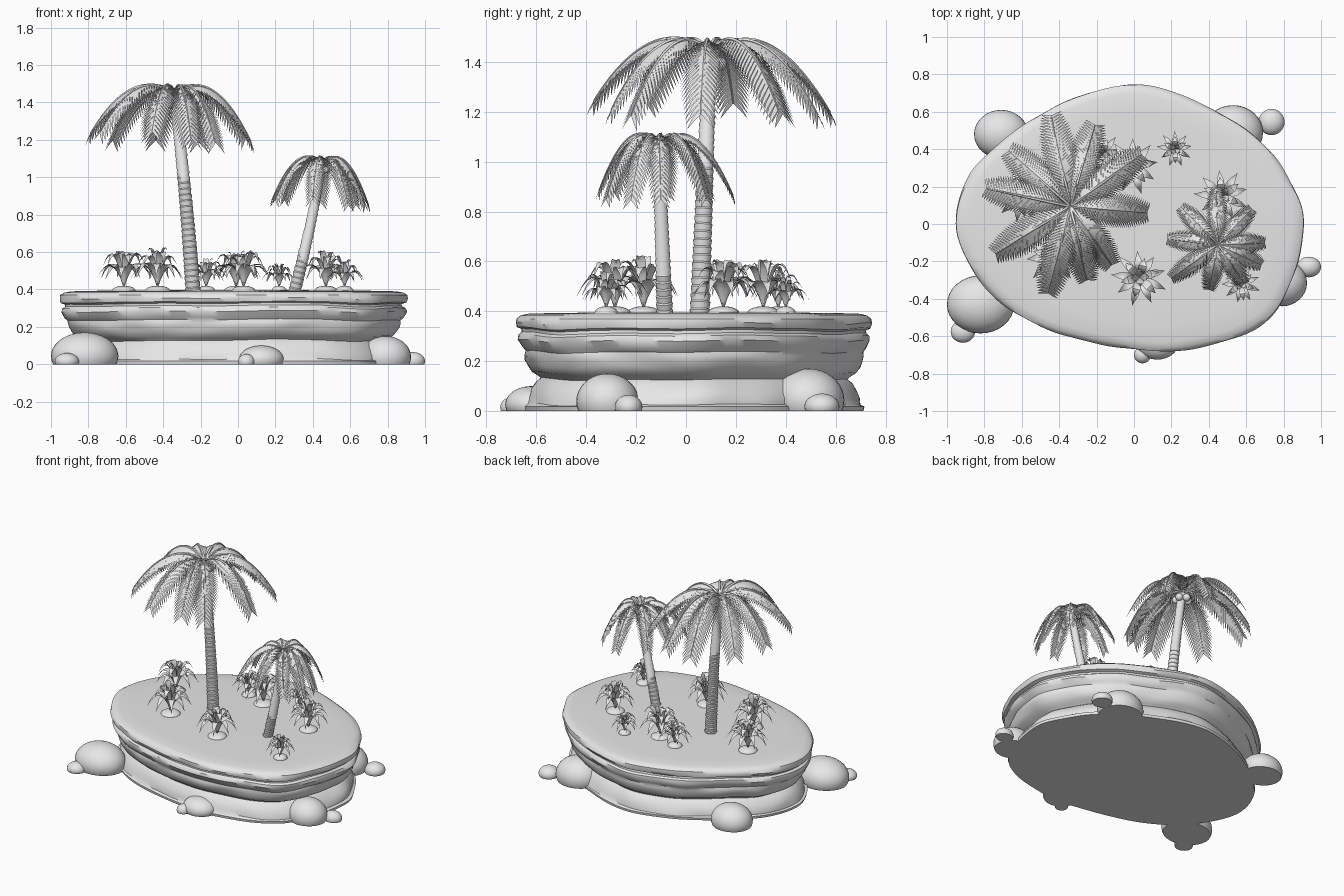
import bpy, bmesh, math, random
from mathutils import Vector, noise

random.seed(4)
cube = bpy.data.objects.get("Cube")
if cube:
    bpy.data.objects.remove(cube)

grey = bpy.data.materials.new("plain grey")
grey.use_nodes = True
grey.diffuse_color = (0.8, 0.8, 0.8, 1)
grey.node_tree.nodes["Principled BSDF"].inputs["Base Color"].default_value = (0.8, 0.8, 0.8, 1)


def finish(bm, name, smooth=True, closed=True):
    if closed:
        bmesh.ops.recalc_face_normals(bm, faces=bm.faces)
    mesh = bpy.data.meshes.new(name)
    bm.to_mesh(mesh)
    bm.free()
    mesh.materials.append(grey)
    ob = bpy.data.objects.new(name, mesh)
    bpy.context.collection.objects.link(ob)
    if smooth:
        bpy.ops.object.select_all(action='DESELECT')
        ob.select_set(True)
        bpy.context.view_layer.objects.active = ob
        bpy.ops.object.shade_smooth_by_angle(angle=math.radians(40))
    return ob


def loft(bm, rings):
    """Skin a list of closed point rings and cap both ends."""
    rows = [[bm.verts.new(p) for p in ring] for ring in rings]
    n = len(rows[0])
    for a, b in zip(rows, rows[1:]):
        for i in range(n):
            j = (i + 1) % n
            bm.faces.new((a[i], a[j], b[j], b[i]))
    bm.faces.new(rows[0][::-1])
    bm.faces.new(rows[-1])


def tube(bm, points, radii, sides):
    """Round tube along mostly straight points."""
    rings = []
    for i, p in enumerate(points):
        t = (points[min(i + 1, len(points) - 1)] - points[max(i - 1, 0)]).normalized()
        u = t.cross(Vector((0.31, 0.95, 0.1))).normalized()
        v = t.cross(u)
        rings.append([p + radii[i] * (u * math.cos(k * math.tau / sides) + v * math.sin(k * math.tau / sides))
                      for k in range(sides)])
    loft(bm, rings)


def bezier(a, c, b, t):
    return a * (1 - t) ** 2 + c * 2 * t * (1 - t) + b * t * t


# Island: irregular outline, lofted through a stratified cliff profile
OUTLINE = [(-.07, .745), (.14, .725), (.35, .645), (.57, .53), (.73, .39), (.83, .24), (.905, .08),
           (.905, -.08), (.86, -.27), (.75, -.48), (.57, -.6), (.35, -.66), (.14, -.685), (-.07, -.66),
           (-.29, -.615), (-.5, -.55), (-.69, -.44), (-.85, -.27), (-.945, -.08), (-.95, .08),
           (-.89, .24), (-.8, .355), (-.66, .48), (-.53, .57), (-.34, .67)]
PROFILE = [(0, .95), (.018, .955), (.024, .935), (.05, .93), (.08, .91), (.11, .885), (.125, .86), (.135, .875),
           (.15, .91), (.175, .93), (.2, .945), (.22, .95), (.235, .948), (.25, .965), (.28, .985),
           (.3, .98), (.31, .962), (.322, .962), (.33, .99), (.35, 1), (.37, .993), (.383, .97),
           (.39, .93), (.393, .8), (.396, .4)]


def smooth_outline(points, steps):
    out, n = [], len(points)
    for i in range(n):
        p0, p1, p2, p3 = (Vector(points[(i + k) % n]) for k in (-1, 0, 1, 2))
        for s in range(steps):
            t = s / steps
            out.append(0.5 * (2 * p1 + (p2 - p0) * t + (2 * p0 - 5 * p1 + 4 * p2 - p3) * t * t
                              + (3 * p1 - p0 - 3 * p2 + p3) * t ** 3))
    return out


edge = smooth_outline(OUTLINE, 6)
centre = Vector((-.02, .03))
rings = []
for z, s in PROFILE:
    rough = 1 if .02 < z < .36 else 0
    ring = []
    for p in edge:
        q = centre + (p - centre) * s
        q = centre + (q - centre) * (1 + rough * .012 * noise.noise((q.x * 5, q.y * 5, z * 22)))
        lift = rough * .012 * noise.noise((q.x * 2.5, q.y * 2.5, 3))
        ring.append((q.x, q.y, z + lift))
    rings.append(ring)
bm = bmesh.new()
loft(bm, rings)
finish(bm, "island")


# Boulders and planting mounds: ellipsoids cut flat at the bottom
def boulder(name, x, y, rx, ry, top, ground=0.0, sunk=.35):
    bm = bmesh.new()
    bmesh.ops.create_uvsphere(bm, u_segments=32, v_segments=18, radius=1)
    cut = bmesh.ops.bisect_plane(bm, geom=bm.verts[:] + bm.edges[:] + bm.faces[:], plane_co=(0, 0, -sunk),
                                 plane_no=(0, 0, -1), clear_outer=True)
    bmesh.ops.edgeloop_fill(bm, edges=[e for e in cut['geom_cut'] if isinstance(e, bmesh.types.BMEdge)])
    for v in bm.verts:
        v.co = Vector((x + v.co.x * rx, y + v.co.y * ry, ground + (v.co.z + sunk) * top / (1 + sunk)))
    finish(bm, name)


ROCKS = [(-.82, -.43, .18, .155, .17), (-.915, -.575, .065, .06, .06), (.79, -.315, .135, .125, .15),
         (.935, -.23, .065, .055, .065), (.53, .49, .16, .145, .17), (.735, .545, .07, .07, .07),
         (-.71, .48, .145, .13, .15), (.125, -.62, .12, .105, .1), (.045, -.7, .045, .045, .055)]
for i, rock in enumerate(ROCKS):
    boulder(f"boulder_{i + 1}", *rock)


# Palms
def frond(bm, hub, tip, rise, size):
    """Arched midrib with a row of drooping leaflets on each side."""
    mid = hub.lerp(tip, .5)
    mid.z = hub.z + rise
    side = Vector((tip.y - hub.y, hub.x - tip.x, 0)).normalized()
    count = 30
    path = [bezier(hub, mid, tip, k / count) for k in range(count + 1)]
    tube(bm, path, [size * (.011 - .008 * k / count) for k in range(count + 1)], 5)
    for k in range(1, count):
        t = k / count
        a, b = path[k], path[k + 1]
        along = b - a
        length = size * .145 * (.25 + .75 * math.sin(math.pi * min(1, t * .85 + .05)) ** .8)
        for sign in (-1, 1):
            d = (side * sign * .78 + along.normalized() * .55 + Vector((0, 0, -.42))).normalized()
            m = d * length * .6
            end = (a + b) / 2 + d * length - Vector((0, 0, length * .12))
            v = [bm.verts.new(p) for p in (a, b, b + m - along * .1, a + m + along * .1, end)]
            bm.faces.new(v[:4] if sign < 0 else v[3::-1])
            bm.faces.new((v[3], v[2], v[4]) if sign < 0 else (v[2], v[3], v[4]))


def palm(name, base, hub, radius, rings, tips, tip_z, rise, size):
    base, hub = Vector(base), Vector(hub)
    bend = base.lerp(hub, .5) + Vector((.015, 0, 0))
    # Ringed trunk
    points, radii = [], []
    for k in range(rings):
        r = radius * (1 - .32 * k / rings)
        for t, f in ((0, .94), (.8, 1.05)):
            points.append(bezier(base, bend, hub, (k + t) / rings))
            radii.append(r * f)
    bm = bmesh.new()
    tube(bm, points, radii, 18)
    finish(bm, name + "_trunk")
    # Crown
    bm = bmesh.new()
    for x, y in tips:
        frond(bm, hub, Vector((x, y, tip_z + random.uniform(-.03, .04) * size)), rise, size)
    finish(bm, name + "_fronds", smooth=False, closed=False)
    # Nuts under the crown
    for k in range(5):
        a = k * math.tau / 5 + .4
        r = .026 * size
        boulder(f"{name}_nut_{k + 1}", hub.x + math.cos(a) * .042 * size, hub.y + math.sin(a) * .042 * size,
                r, r, 2 * r, hub.z - .075 * size, .99)


palm("tall_palm", (-.24, .055, .38), (-.34, .095, 1.44), .04, 34,
     [(-.44, .58), (-.21, .53), (.04, .37), (.07, .06), (-.12, -.22), (-.25, -.3), (-.46, -.37),
      (-.74, -.16), (-.79, .19), (-.67, .39)], 1.21, .17, 1)
palm("short_palm", (.3, -.085, .38), (.45, -.11, 1.07), .033, 24,
     [(.44, .19), (.63, .08), (.7, -.1), (.68, -.22), (.59, -.32), (.4, -.35), (.2, -.29), (.18, -.08), (.25, .09)],
     .86, .14, .64)


# Leafy plants on small mounds
def leaf(bm, base, angle, reach, peak, drop, width):
    out = Vector((math.cos(angle), math.sin(angle), 0))
    side = Vector((-out.y, out.x, 0))
    up = Vector((0, 0, 1))
    rows, steps = [], 8
    for k in range(steps + 1):
        t = k / steps
        p = bezier(base, base + out * reach * .45 + up * peak, base + out * reach + up * drop, t)
        w = width * (.18 + .82 * math.sin(math.pi * t ** 1.2)) * (1 - t ** 6) + .0005
        rows.append([bm.verts.new(q) for q in (p + side * w + up * w * .3, p, p - side * w + up * w * .3)])
    for a, b in zip(rows, rows[1:]):
        for i in (0, 1):
            bm.faces.new((a[i], a[i + 1], b[i + 1], b[i]))


def plant(name, x, y, s):
    boulder(name + "_mound", x, y, .065 * s, .065 * s, .03, .39, .1)
    base = Vector((x, y, .41))
    bm = bmesh.new()
    start = random.uniform(0, 1)
    tiers = [(9, .15, .21, .05, .021), (6, .115, .27, .12, .023), (4, .05, .24, .18, .02)]
    for tier, (count, reach, peak, drop, width) in enumerate(tiers):
        for k in range(count):
            f = s * random.uniform(.9, 1.08)
            angle = start + tier * .35 + k * math.tau / count
            leaf(bm, base, angle, reach * f, peak * f, drop * f, width * s)
    finish(bm, name + "_leaves", closed=False)


PLANTS = [(.22, .4, .62), (-.01, .31, 1), (.47, .15, .95), (.03, -.285, .98), (.57, -.32, .72),
          (-.43, -.17, 1.02), (-.61, .15, .98), (-.17, .37, .75)]
for i, (x, y, s) in enumerate(PLANTS):
    plant(f"plant_{i + 1}", x, y, s)
